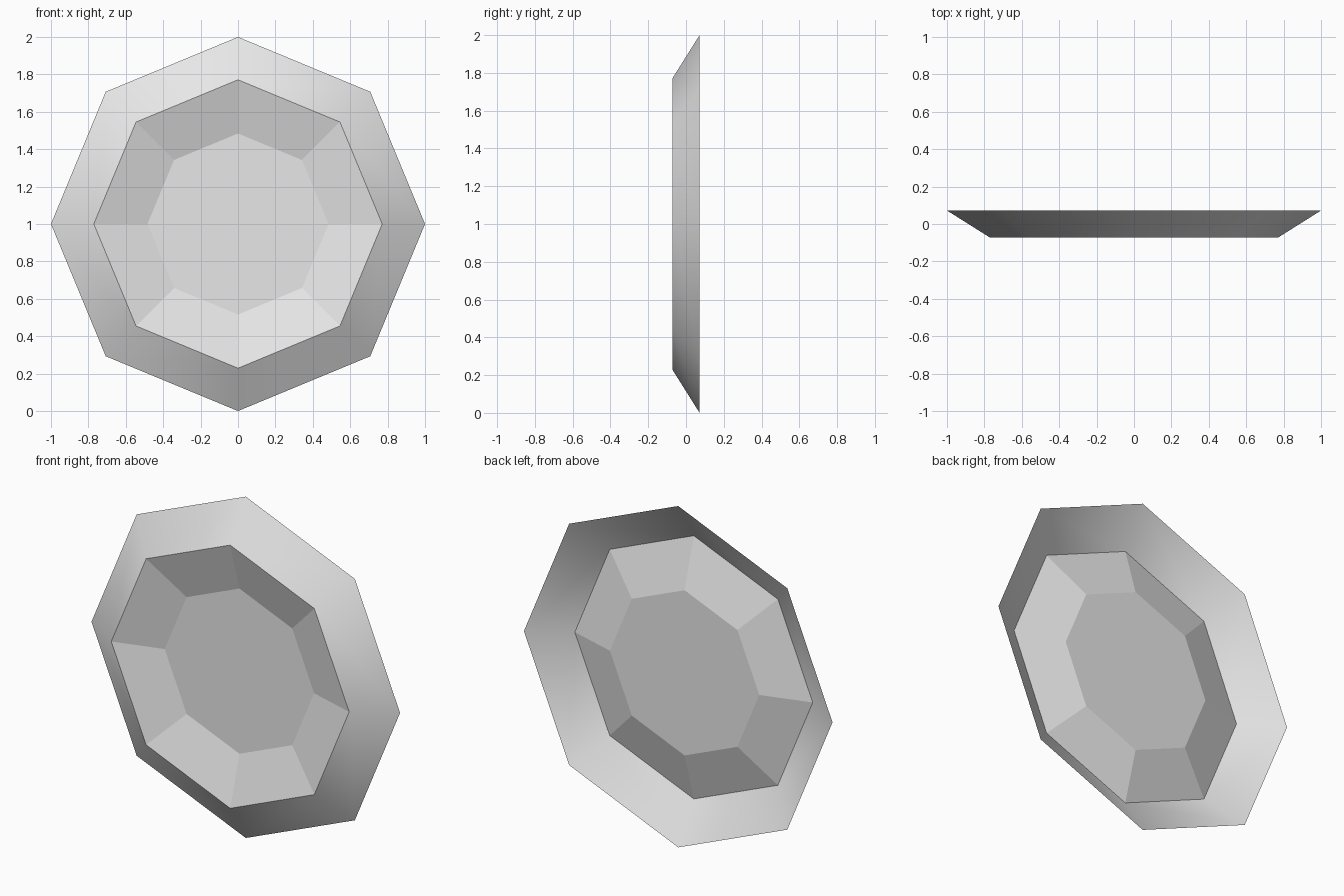
import bpy
import bmesh
from math import sin, cos, pi

cube = bpy.data.objects.get("Cube")
if cube:
    bpy.data.objects.remove(cube, do_unlink=True)

SIDES = 8
CENTRE_Z = 1.0

# One plain grey for the whole model
grey = bpy.data.materials.new("light_grey")
grey.use_nodes = True
GREY = (0.8, 0.8, 0.8, 1.0)
grey.diffuse_color = GREY
grey.node_tree.nodes["Principled BSDF"].inputs["Base Color"].default_value = GREY


def octagon_shell(name, rings, smooth=False, capped=False):
    """Sheet through (radius, y) octagons, listed from the outside inwards."""
    bm = bmesh.new()
    loops = []
    for radius, y in rings:
        angles = [2 * pi * i / SIDES for i in range(SIDES)]
        loops.append([bm.verts.new((radius * cos(a), y, CENTRE_Z + radius * sin(a)))
                      for a in angles])
    for outer, inner in zip(loops, loops[1:]):
        for i in range(SIDES):
            j = (i + 1) % SIDES
            bm.faces.new((outer[i], outer[j], inner[j], inner[i]))
    if capped:
        bm.faces.new(loops[-1])
    # Every face looks towards the front
    bm.normal_update()
    bmesh.ops.reverse_faces(bm, faces=[f for f in bm.faces if f.normal.y > 0])
    for face in bm.faces:
        face.smooth = smooth
    mesh = bpy.data.meshes.new(name)
    bm.to_mesh(mesh)
    bm.free()
    mesh.materials.append(grey)
    obj = bpy.data.objects.new(name, mesh)
    bpy.context.collection.objects.link(obj)
    return obj


BACK, FRONT, FLOOR = 0.072, -0.072, 0.013

# Sloping outer rim, softly shaded
octagon_shell("outer_rim", [(1.0, BACK), (0.771, FRONT)], smooth=True)

# Faceted recess with a flat floor
octagon_shell("recessed_dish", [(0.771, FRONT), (0.484, FLOOR)], capped=True)
